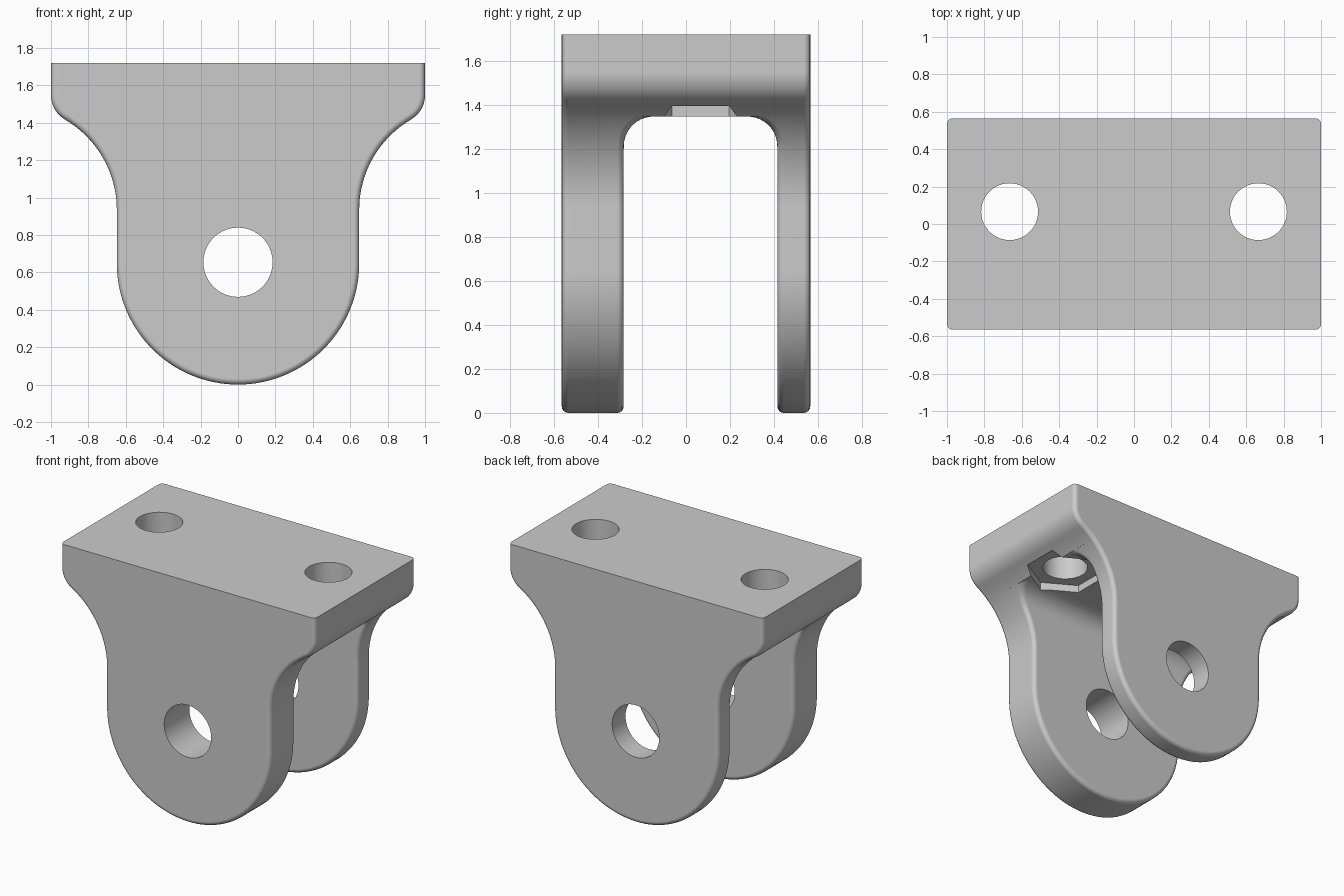
import bpy, bmesh, math
from mathutils import Matrix

old = bpy.data.objects.get("Cube")
if old:
    bpy.data.objects.remove(old, do_unlink=True)

TOP, DEPTH = 1.72, 0.565        # overall height and half depth
LUG_R = 0.648                   # rounded lug end
NECK_R, NECK_Z = 0.557, 0.935   # concave neck arc
LIP_R = 0.15                    # rounded underside of the flange
MID, GAP = 0.066, 0.349         # slot centre and half width
CEIL, SLOT_R = 1.347, 0.135     # slot ceiling and its corner radius
FILLET = 0.03
NECK_END = NECK_Z + NECK_R * math.sin(math.radians(60))
LIP_Z = NECK_END + LIP_R * math.sin(math.radians(60))


def half_width(z):
    if z < LUG_R:
        return math.sqrt(max(0, LUG_R**2 - (LUG_R - z)**2))
    if z < NECK_Z:
        return LUG_R
    if z < NECK_END:
        return LUG_R + NECK_R - math.sqrt(NECK_R**2 - (z - NECK_Z)**2)
    if z < LIP_Z:
        return 1 - LIP_R + math.sqrt(LIP_R**2 - (LIP_Z - z)**2)
    return 1


def half_gap(z):
    t = max(0, (z - CEIL + SLOT_R) / SLOT_R)
    return GAP - SLOT_R * (1 - math.sqrt(max(0, 1 - t * t)))


def spread(a, b, n):
    return [a + (b - a) * i / n for i in range(n)]


# Heights at which the section changes
turns = [math.pi / 2 * i / 32 for i in range(33)]
levels = [LUG_R * (1 - math.cos(a)) for a in turns]
levels += spread(NECK_Z, CEIL - SLOT_R, 10)
levels += [CEIL - SLOT_R + SLOT_R * math.sin(math.pi / 2 * i / 10) for i in range(11)]
levels += spread(CEIL, NECK_END, 4)[1:]
levels += [LIP_Z - LIP_R * math.sin(math.radians(a)) for a in range(60, -1, -6)] + [TOP]

# Bracket body: stacked sections split by the slot
bm = bmesh.new()
rows = []
for z in levels:
    g = half_gap(min(z, CEIL))
    ys = [-DEPTH, MID - g, MID + g, DEPTH] if z <= CEIL + 1e-6 else [-DEPTH, DEPTH]
    rows.append([[bm.verts.new((s * half_width(z), y, z)) for y in ys] for s in (-1, 1)])
for low, high in zip(rows, rows[1:]):
    (a, b), (c, d) = low, high
    for k in range(len(a) if len(a) == len(c) else 0):
        bm.faces.new((a[k], b[k], d[k], c[k]))
    if len(a) != len(c):
        bm.faces.new((a[1], b[1], b[2], a[2]))
        for k in (0, -1):
            bm.faces.new((a[k], b[k], d[k], c[k]))
    for p, q in ((a, c), (b, d)):
        if len(p) == len(q):
            for k in range(0, len(p), 2):
                bm.faces.new((p[k], p[k + 1], q[k + 1], q[k]))
        else:
            bm.faces.new(p + q[::-1])
a, b = rows[-1]
bm.faces.new(a + b[::-1])
bmesh.ops.remove_doubles(bm, verts=bm.verts[:], dist=1e-5)
bmesh.ops.recalc_face_normals(bm, faces=bm.faces[:])
flat = [e for e in bm.edges if len(e.link_faces) == 2 and e.calc_face_angle() < 0.001]
bmesh.ops.dissolve_edges(bm, edges=flat, use_verts=False)

# Rounded rims everywhere but around the top face
rims = [e for e in bm.edges if e.is_convex and e.calc_face_angle() > 0.45
        and min(v.co.z for v in e.verts) < TOP - 0.01]
bmesh.ops.bevel(bm, geom=rims, offset=FILLET, offset_type='OFFSET', segments=4,
                profile=0.5, affect='EDGES', clamp_overlap=False)
mesh = bpy.data.meshes.new("clevis_bracket")
bm.to_mesh(mesh)
bm.free()
bracket = bpy.data.objects.new("clevis_bracket", mesh)
bpy.context.collection.objects.link(bracket)

grey = bpy.data.materials.new("plain grey")
grey.use_nodes = True
grey.diffuse_color = (0.6, 0.6, 0.6, 1)
grey.node_tree.nodes["Principled BSDF"].inputs["Base Color"].default_value = (0.6, 0.6, 0.6, 1)
mesh.materials.append(grey)

bpy.ops.object.select_all(action='DESELECT')
bpy.context.view_layer.objects.active = bracket
bracket.select_set(True)


def drill(sides, radius, length, matrix):
    cut = bmesh.new()
    bmesh.ops.create_cone(cut, cap_ends=True, segments=sides, radius1=radius,
                          radius2=radius, depth=length, matrix=matrix)
    data = bpy.data.meshes.new("cutter")
    cut.to_mesh(data)
    cut.free()
    data.materials.append(grey)
    cutter = bpy.data.objects.new("cutter", data)
    cutter.hide_render = True
    bpy.context.collection.objects.link(cutter)
    mod = bracket.modifiers.new("drill", 'BOOLEAN')
    mod.operation, mod.solver, mod.object = 'DIFFERENCE', 'EXACT', cutter
    bpy.ops.object.modifier_apply(modifier=mod.name)
    bpy.data.objects.remove(cutter, do_unlink=True)


# Pin hole through both lugs
drill(64, 0.185, 2, Matrix.Translation((0, 0, 0.654)) @ Matrix.Rotation(math.pi / 2, 4, 'X'))
# Bolt holes with hexagonal nut pockets beneath
for side in (-1, 1):
    drill(6, 0.26, 0.4, Matrix.Translation((side * 0.665, MID, 1.2)))
    drill(48, 0.152, 1.2, Matrix.Translation((side * 0.665, MID, 1.5)))

bpy.ops.object.shade_smooth_by_angle(angle=math.radians(30))
weighted = bracket.modifiers.new("even_shading", 'WEIGHTED_NORMAL')
weighted.keep_sharp = True
